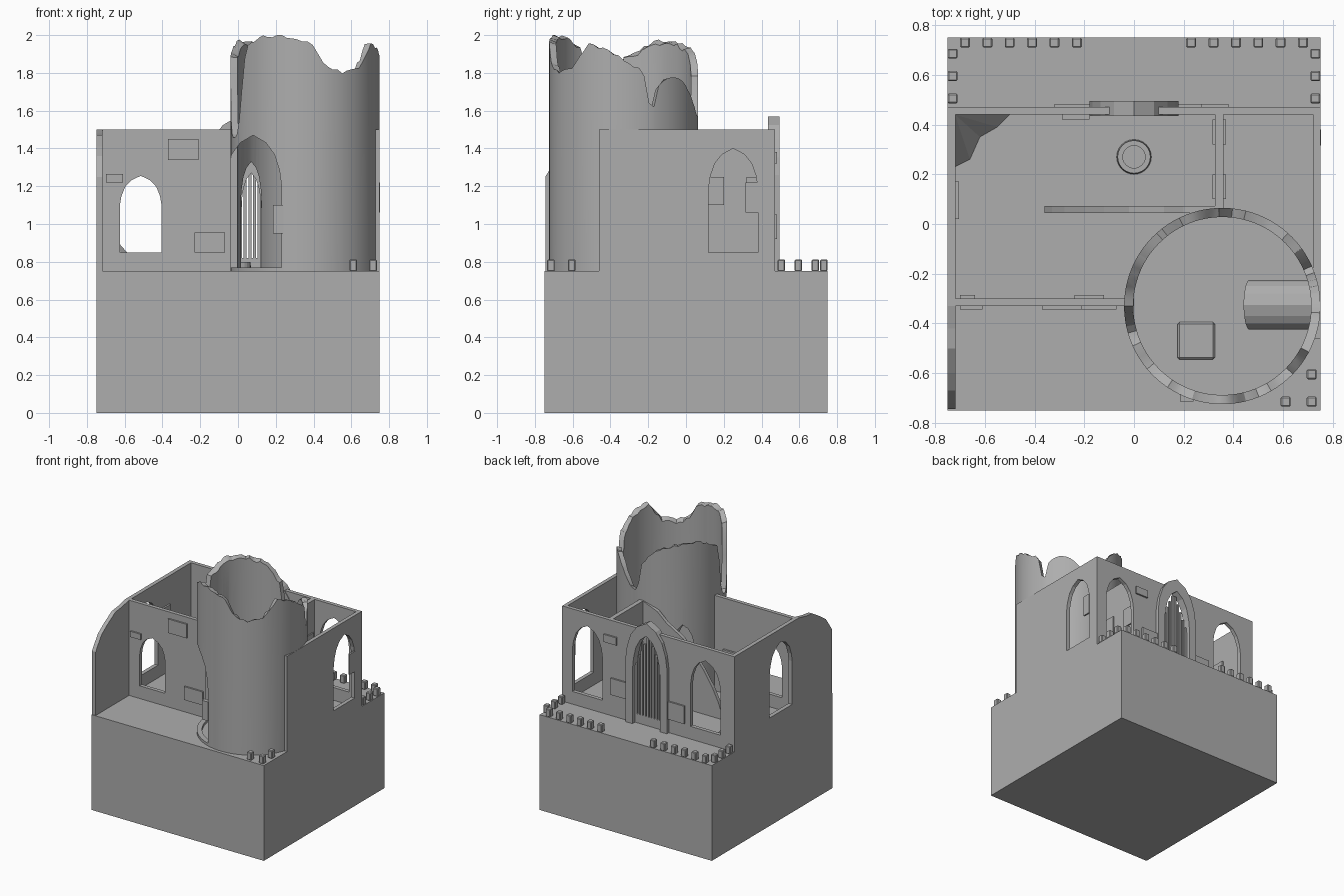
import bpy, bmesh, math, random
from mathutils import Vector

if "Cube" in bpy.data.objects:
    bpy.data.objects.remove(bpy.data.objects["Cube"])
random.seed(4)

stone = bpy.data.materials.new("grey stone")
stone.diffuse_color = (0.42, 0.42, 0.42, 1)
stone.use_nodes = True
stone.node_tree.nodes["Principled BSDF"].inputs["Base Color"].default_value = stone.diffuse_color

def finish(name, bm, smooth=False):
    bmesh.ops.recalc_face_normals(bm, faces=bm.faces)
    me = bpy.data.meshes.new(name)
    bm.to_mesh(me)
    bm.free()
    me.materials.append(stone)
    ob = bpy.data.objects.new(name, me)
    bpy.context.collection.objects.link(ob)
    return ob

def prism(name, pts, axis, a, b):
    """Extrude a 2D outline (horizontal, z) along x or y from a to b."""
    bm = bmesh.new()
    put = (lambda p, d: (d, p[0], p[1])) if axis == 'x' else (lambda p, d: (p[0], d, p[1]))
    lo = [bm.verts.new(put(p, a)) for p in pts]
    hi = [bm.verts.new(put(p, b)) for p in pts]
    bm.faces.new(lo)
    bm.faces.new(hi)
    for i in range(len(pts)):
        j = (i + 1) % len(pts)
        bm.faces.new((lo[i], lo[j], hi[j], hi[i]))
    return finish(name, bm)

def rect(u0, u1, z0, z1):
    return [(u0, z0), (u1, z0), (u1, z1), (u0, z1)]

def box(name, x0, x1, y0, y1, z0, z1):
    return prism(name, rect(x0, x1, z0, z1), 'y', y0, y1)

def gothic(c, w, z0, z1):
    """Pointed arch outline."""
    h, s = w / 2, z0 + (z1 - z0) * 0.62
    r = z1 - s
    side = [(1, 0), (0.93, 0.3), (0.75, 0.62), (0.45, 0.85)]
    right = [(c + h * u, s + r * v) for u, v in side]
    left = [(c - h * u, s + r * v) for u, v in reversed(side)]
    return [(c - h, z0), (c + h, z0)] + right + [(c, z1)] + left

def activate(ob):
    bpy.ops.object.select_all(action='DESELECT')
    ob.select_set(True)
    bpy.context.view_layer.objects.active = ob

def cut(ob, pts, axis, a, b):
    """Cut a prism-shaped opening."""
    c = prism("opening_cutter", pts, axis, a, b)
    m = ob.modifiers.new("opening", 'BOOLEAN')
    m.operation, m.solver, m.object = 'DIFFERENCE', 'EXACT', c
    activate(ob)
    bpy.ops.object.modifier_apply(modifier=m.name)
    bpy.data.objects.remove(c)

# Rock base
box("base", -0.75, 0.75, -0.75, 0.75, 0, 0.75)

# Outer walls
F, T = 0.75, 1.5
front = box("front_wall", -0.72, 0.0, -0.33, -0.30, F, T)
cut(front, gothic(-0.515, 0.22, 0.85, 1.255), 'y', -0.5, -0.2)

back = box("back_wall", -0.75, 0.75, 0.44, 0.47, F, T)
for x in (-0.5, 0.53):
    cut(back, gothic(x, 0.26, 0.85, 1.4), 'y', 0.3, 0.6)
cut(back, gothic(0, 0.24, 0.70, 1.47), 'y', 0.3, 0.6)

left = prism("left_wall", [(-0.745, F), (0.44, F), (0.44, T), (-0.33, T), (-0.42, 1.48), (-0.5, 1.47),
                           (-0.6, 1.41), (-0.67, 1.36), (-0.72, 1.29), (-0.745, 1.25)], 'x', -0.75, -0.718)
cut(left, gothic(-0.11, 0.28, 0.85, 1.4), 'x', -0.9, -0.6)

right = box("right_wall", 0.72, 0.75, -0.46, 0.44, F, T)
cut(right, gothic(0.25, 0.26, 0.85, 1.4), 'x', 0.6, 0.9)

# Inner walls, one of them half collapsed
box("inner_wall", 0.325, 0.36, 0.06, 0.44, F, T)
ruin = prism("broken_inner_wall", [(-0.36, F), (0.325, F), (0.325, T), (0.2, 1.45), (0.12, 1.38), (-0.02, 1.30),
                                   (-0.12, 1.2), (-0.2, 1.1), (-0.28, 0.98), (-0.33, 0.88), (-0.36, 0.8)],
             'y', 0.045, 0.072)
cut(ruin, gothic(0.07, 0.11, 0.70, 1.27), 'y', 0, 0.2)

# Round tower with a broken rim
CX, CY, RO, RI, N = 0.355, -0.33, 0.395, 0.358, 90
rim = [(0, 1.87), (12, 1.82), (18, 1.76), (22, 1.52), (26, 1.73), (40, 1.78), (54, 1.75), (66, 1.66), (76, 1.58),
       (86, 1.56), (92, 1.78), (100, 1.86), (115, 1.93), (140, 1.97), (155, 1.97), (170, 1.91), (182, 1.88),
       (188, 1.55), (194, 1.45), (206, 1.47), (212, 1.72), (218, 1.95), (235, 1.99), (250, 2.0), (265, 1.98),
       (275, 1.95), (285, 1.84), (300, 1.8), (318, 1.83), (332, 1.95), (345, 1.93), (360, 1.87)]

def rim_z(d):
    for (a, za), (b, zb) in zip(rim, rim[1:]):
        if a <= d <= b:
            return za + (zb - za) * (d - a) / (b - a)

bm = bmesh.new()
rings = []
for i in range(N):
    d = 360 * i / N
    c, s = math.cos(math.radians(d)), math.sin(math.radians(d))
    z = min(2.0, rim_z(d) + random.uniform(-0.008, 0.008))
    if abs(d - 248) < 3:
        z = 2.0
    zi = z - random.uniform(0, 0.025)
    rings.append([bm.verts.new((CX + r * c, CY + r * s, h)) for r, h in ((RO, F), (RO, z), (RI, zi), (RI, F))])
for i in range(N):
    p, q = rings[i], rings[(i + 1) % N]
    for k in range(4):
        bm.faces.new((p[k], q[k], q[(k + 1) % 4], p[(k + 1) % 4]))
tower = finish("tower", bm)
cut(tower, gothic(0.08, 0.30, 0.77, 1.47), 'y', -0.9, -0.345)
cut(tower, gothic(0.07, 0.11, 0.77, 1.33), 'y', -0.3, 0.2)
activate(tower)
bpy.ops.object.shade_smooth_by_angle(angle=math.radians(30))

# Back gate: raised arch and portcullis bars
gate = prism("gate_arch", gothic(0, 0.36, F, 1.57), 'y', 0.435, 0.495)
cut(gate, gothic(0, 0.24, 0.70, 1.47), 'y', 0.3, 0.6)
for i in range(10):
    x = -0.1125 + 0.025 * i
    box("portcullis_bar", x - 0.008, x + 0.008, 0.447, 0.463, F, 1.47 - 1.9 * abs(x) * 1.2)
box("portcullis_sill", -0.12, 0.12, 0.447, 0.463, F, 0.82)

# Raised stone patches: (u0, u1, z0, z1) on each wall face
for p in [(-0.37, -0.21, 1.34, 1.45), (-0.70, -0.61, 1.22, 1.265), (-0.23, -0.07, 0.85, 0.955)]:
    prism("front_patch", rect(*p), 'y', -0.343, -0.32)
for p in [(-0.32, -0.18, 0.86, 1.0), (0.18, 0.32, 0.92, 1.05), (0.27, 0.38, 1.32, 1.38)]:
    prism("back_patch", rect(*p), 'y', 0.46, 0.483)
for p in [(-0.7, -0.64, 1.3, 1.4), (-0.24, -0.12, 1.0, 1.1)]:
    prism("front_inner_patch", rect(*p), 'y', -0.31, -0.285)
prism("back_inner_patch", rect(-0.29, -0.18, 1.1, 1.24), 'y', 0.42, 0.45)
prism("right_patch", rect(0.315, 0.38, 1.06, 1.22), 'x', 0.74, 0.753)
prism("left_inner_patch", rect(0.02, 0.17, 1.15, 1.28), 'x', -0.73, -0.705)
for y0 in (0.1, 0.32):
    prism("inner_patch", rect(y0, y0 + 0.1, 1.1, 1.25), 'x', 0.315, 0.37)
box("door_patch", 0.185, 0.24, -0.715, -0.68, 0.95, 1.1)

# Small battlement posts round the edge of the base
posts = [(s * (0.23 + 0.09 * i), 0.73) for s in (-1, 1) for i in range(6)]
posts += [(s * 0.73, y) for s in (-1, 1) for y in (0.505, 0.595, 0.685)]
posts += [(0.715, -0.605), (0.715, -0.715), (0.61, -0.715)]
for x, y in posts:
    b = box("battlement_post", x - 0.02, x + 0.02, y - 0.02, y + 0.02, F, 0.812)
    m = b.modifiers.new("soft", 'BEVEL')
    m.width, m.segments = 0.005, 1

# Well
bm = bmesh.new()
n = 24
prof = [(0.07, F), (0.066, 0.80), (0.045, 0.80), (0.045, F + 0.002)]
loops = [[bm.verts.new((r * math.cos(2 * math.pi * i / n), 0.27 + r * math.sin(2 * math.pi * i / n), z))
          for i in range(n)] for r, z in prof]
for a, b in zip(loops, loops[1:]):
    for i in range(n):
        j = (i + 1) % n
        bm.faces.new((a[i], a[j], b[j], b[i]))
bm.faces.new(loops[-1])
finish("well", bm)

# Trapdoor and pointed stair hood inside the tower
hatch = box("trapdoor", 0.175, 0.325, -0.545, -0.395, F, 0.765)
m = hatch.modifiers.new("edge", 'BEVEL')
m.width, m.segments = 0.01, 1
hood = prism("stair_hood", gothic(-0.325, 0.2, F, 0.95), 'x', 0.5, 0.725)
for v in hood.data.vertices:
    if v.co.x < 0.6:
        v.co.x -= (v.co.z - F) * 0.3

# Rubble in the back left corner
bm = bmesh.new()
tip = bm.verts.new((-0.72, 0.44, 1.0))
foot = [bm.verts.new((x, y, F)) for x, y in
        ((-0.72, 0.44), (-0.72, 0.23), (-0.66, 0.26), (-0.62, 0.35), (-0.55, 0.39), (-0.5, 0.44))]
bm.faces.new(foot)
for i in range(len(foot)):
    bm.faces.new((foot[i], foot[(i + 1) % len(foot)], tip))
finish("rubble", bm)
